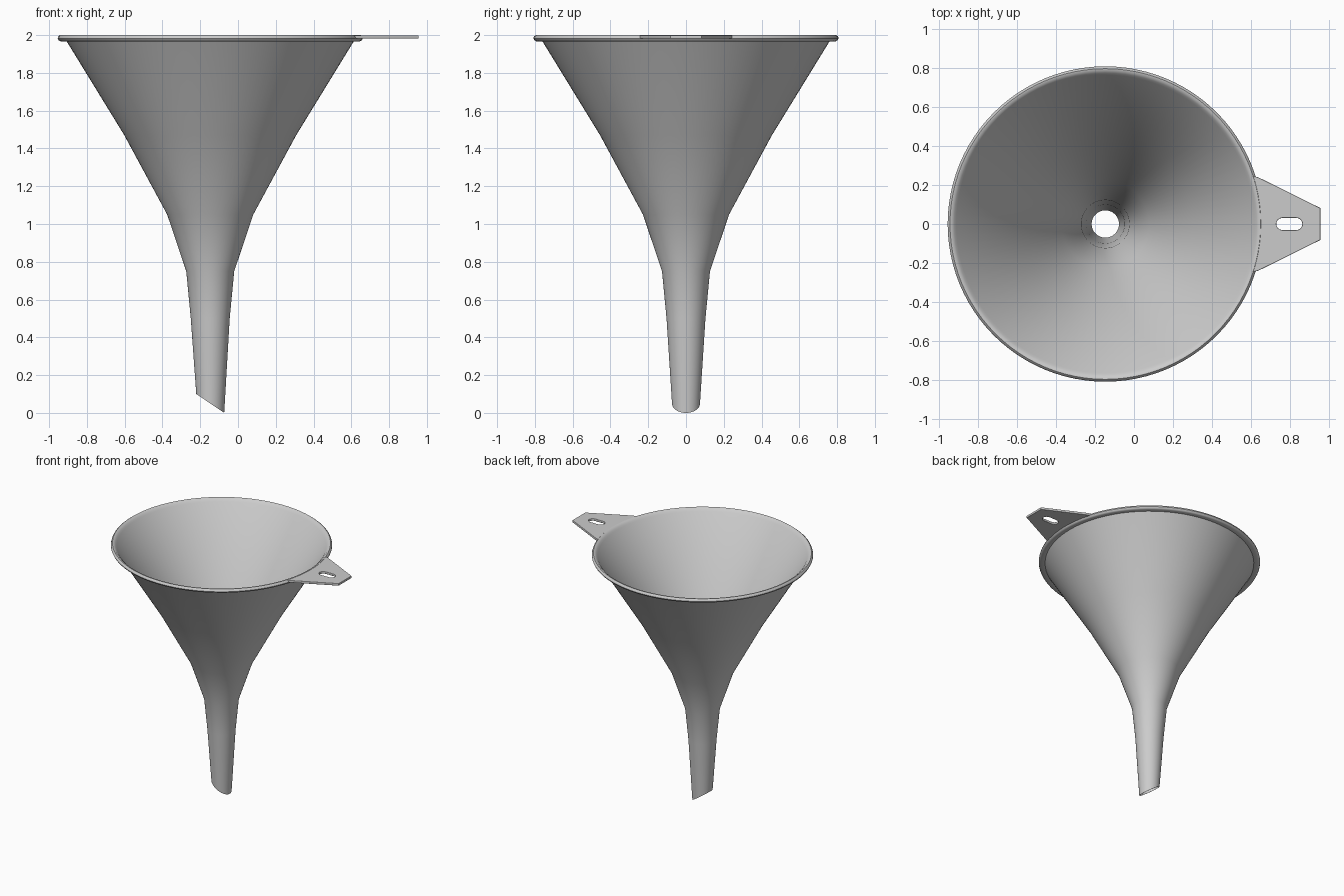
import bpy, bmesh
from math import sin, cos, pi, radians

if "Cube" in bpy.data.objects:
    bpy.data.objects.remove(bpy.data.objects["Cube"])

CX, SEG = -0.147, 96


def smooth(obj, angle):
    bpy.ops.object.select_all(action='DESELECT')
    obj.select_set(True)
    bpy.context.view_layer.objects.active = obj
    bpy.ops.object.shade_smooth_by_angle(angle=radians(angle))


# funnel body: closed wall profile (radius, height), outside up, rolled rim, inside down
wall = [(0.074, 0.0), (0.103, 0.5), (0.127, 0.75), (0.228, 1.05), (0.455, 1.47)]
rim = [(0.762, 1.970), (0.792, 1.967), (0.803, 1.973), (0.808, 1.983),
       (0.805, 1.993), (0.796, 2.0), (0.784, 1.998), (0.774, 1.988), (0.764, 1.978)]
T = 0.004
profile = wall + rim + [(r - T, z) for r, z in reversed(wall)]

bm = bmesh.new()
rings = []
for r, z in profile:
    ring = []
    for i in range(SEG):
        a = 2 * pi * i / SEG
        # the spout mouth is cut at a slant
        h = z if z > 0 else 0.05 * (1 - r * cos(a) / 0.074)
        ring.append(bm.verts.new((CX + r * cos(a), r * sin(a), h)))
    rings.append(ring)
for k, low in enumerate(rings):
    high = rings[(k + 1) % len(rings)]
    for i in range(SEG):
        j = (i + 1) % SEG
        bm.faces.new((low[i], low[j], high[j], high[i]))
bmesh.ops.recalc_face_normals(bm, faces=bm.faces)
mesh = bpy.data.meshes.new("funnel_body")
bm.to_mesh(mesh)
bm.free()
body = bpy.data.objects.new("funnel_body", mesh)
bpy.context.collection.objects.link(body)
smooth(body, 40)

# hanging tab: flat outline with a slot, inner edge following the rim
arc = [(CX + 0.79 * cos(radians(a)), 0.79 * sin(radians(a))) for a in range(-18, 19, 3)]
outline = [(0.635, -0.237), (0.952, -0.08), (0.952, 0.08), (0.635, 0.237)] + arc[::-1]
slot = []
for cx, start in ((0.832, -90), (0.760, 90)):
    for s in range(9):
        a = radians(start + s * 22.5)
        slot.append((cx + 0.034 * cos(a), 0.034 * sin(a)))

curve = bpy.data.curves.new("hanging_tab", 'CURVE')
curve.dimensions = '2D'
curve.fill_mode = 'BOTH'
curve.extrude = 0.006
curve.bevel_depth = 0.003
curve.bevel_resolution = 2
for pts in (outline, slot):
    spline = curve.splines.new('POLY')
    spline.points.add(len(pts) - 1)
    for p, (x, y) in zip(spline.points, pts):
        p.co = (x, y, 0, 1)
    spline.use_cyclic_u = True
tab = bpy.data.objects.new("hanging_tab", curve)
tab.location.z = 1.990
bpy.context.collection.objects.link(tab)
bpy.ops.object.select_all(action='DESELECT')
tab.select_set(True)
bpy.context.view_layer.objects.active = tab
bpy.ops.object.convert(target='MESH')
smooth(bpy.context.view_layer.objects.active, 35)
